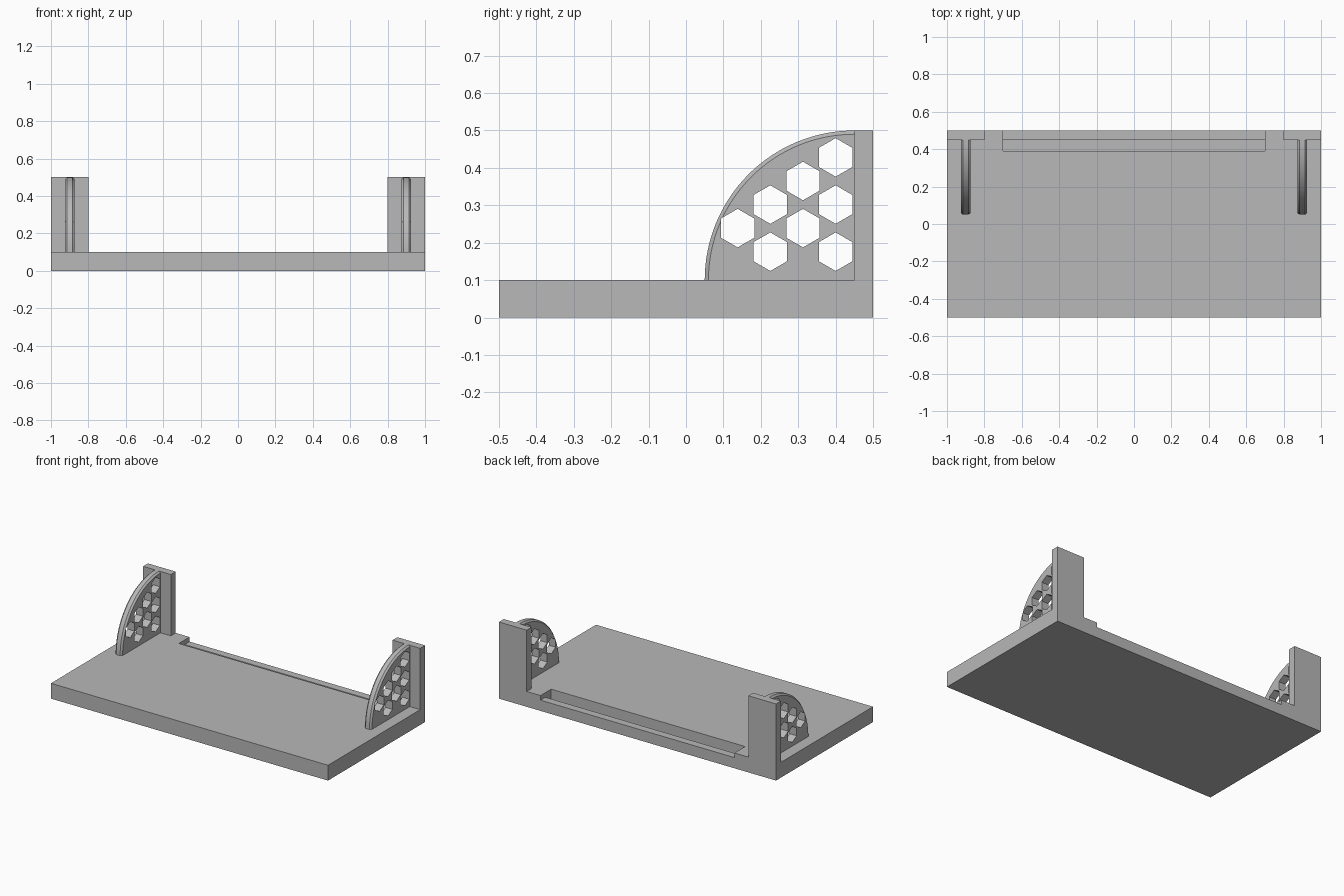
import bpy, bmesh, math

cube = bpy.data.objects.get("Cube")
if cube:
    bpy.data.objects.remove(cube, do_unlink=True)

grey = bpy.data.materials.new("plain grey")
grey.use_nodes = True
colour = (0.48, 0.48, 0.48, 1)
grey.diffuse_color = colour
grey.node_tree.nodes["Principled BSDF"].inputs["Base Color"].default_value = colour


def add_loft(bm, sections):
    """Skin (x, [(y, z), ...]) sections into a closed solid along x."""
    rings = [[bm.verts.new((x, y, z)) for y, z in outline] for x, outline in sections]
    for a, b in zip(rings, rings[1:]):
        for i in range(len(a)):
            j = (i + 1) % len(a)
            bm.faces.new((a[i], a[j], b[j], b[i]))
    bm.faces.new(rings[0])
    bm.faces.new(rings[-1])


def make(name, *solids):
    bm = bmesh.new()
    for sections in solids:
        add_loft(bm, sections)
    bmesh.ops.recalc_face_normals(bm, faces=bm.faces)
    mesh = bpy.data.meshes.new(name)
    bm.to_mesh(mesh)
    bm.free()
    mesh.materials.append(grey)
    obj = bpy.data.objects.new(name, mesh)
    bpy.context.collection.objects.link(obj)
    return obj


def prism(x0, x1, outline):
    return [(x0, outline), (x1, outline)]


def rect(y0, y1, z0, z1):
    return [(y0, z0), (y1, z0), (y1, z1), (y0, z1)]


def cut(obj, cutter):
    """Subtract the cutter, bake the result and discard the cutter."""
    cutter.hide_render = True
    mod = obj.modifiers.new("cut", 'BOOLEAN')
    mod.operation = 'DIFFERENCE'
    mod.solver = 'EXACT'
    mod.object = cutter
    bpy.context.view_layer.update()
    graph = bpy.context.evaluated_depsgraph_get()
    baked = bpy.data.meshes.new_from_object(obj.evaluated_get(graph))
    obj.modifiers.clear()
    obj.data = baked
    bpy.data.objects.remove(cutter, do_unlink=True)


def sector(radius, steps=32):
    """Quarter disc with its corner at the foot of the post."""
    arc = [math.pi / 2 * i / steps for i in range(steps + 1)]
    return [(0.45, 0.1)] + [(0.45 - radius * math.cos(a), 0.1 + radius * math.sin(a)) for a in arc]


def hexagon(y, z, radius=0.0515):
    corners = [math.radians(60 * i) for i in range(6)]
    return [(y + radius * math.sin(a), z + radius * math.cos(a)) for a in corners]


# Shelf with a slot and a lowered lip along the back
shelf = make("shelf", prism(-1, 1, rect(-0.5, 0.5, 0, 0.1)))
slot = [(0.39, 0.03), (0.45, 0.03), (0.45, 0.07), (0.6, 0.07), (0.6, 0.2), (0.39, 0.2)]
cut(shelf, make("slot_cutter", prism(-0.7, 0.7, slot)))

# Honeycomb layout: columns run forward from the post and get shorter
holes = []
for column, count in enumerate((3, 2, 2, 1)):
    for row in range(count):
        y = 0.4 - 0.0873 * column
        z = 0.176 + 0.063 * (column % 2) + 0.126 * row
        holes.append((y, z))

for side, name in ((1, "left"), (-1, "right")):
    # Upright post at the back corner
    make(name + "_post", prism(side * 0.8, side, rect(0.45, 0.5, 0.1, 0.5)))

    # Quarter-round brace with a chamfered rim and honeycomb holes
    centre = side * 0.9
    rim = ((-0.025, 0.39), (-0.014, 0.4), (0.014, 0.4), (0.025, 0.39))
    brace = make(name + "_brace", [(centre + dx, sector(r)) for dx, r in rim])
    cut(brace, make("hole_cutter", *[prism(centre - 0.1, centre + 0.1, hexagon(y, z)) for y, z in holes]))

    # Smooth the curved rim, keep the chamfer and hole edges sharp
    bpy.ops.object.select_all(action='DESELECT')
    brace.select_set(True)
    bpy.context.view_layer.objects.active = brace
    bpy.ops.object.shade_smooth_by_angle(angle=math.radians(25))
